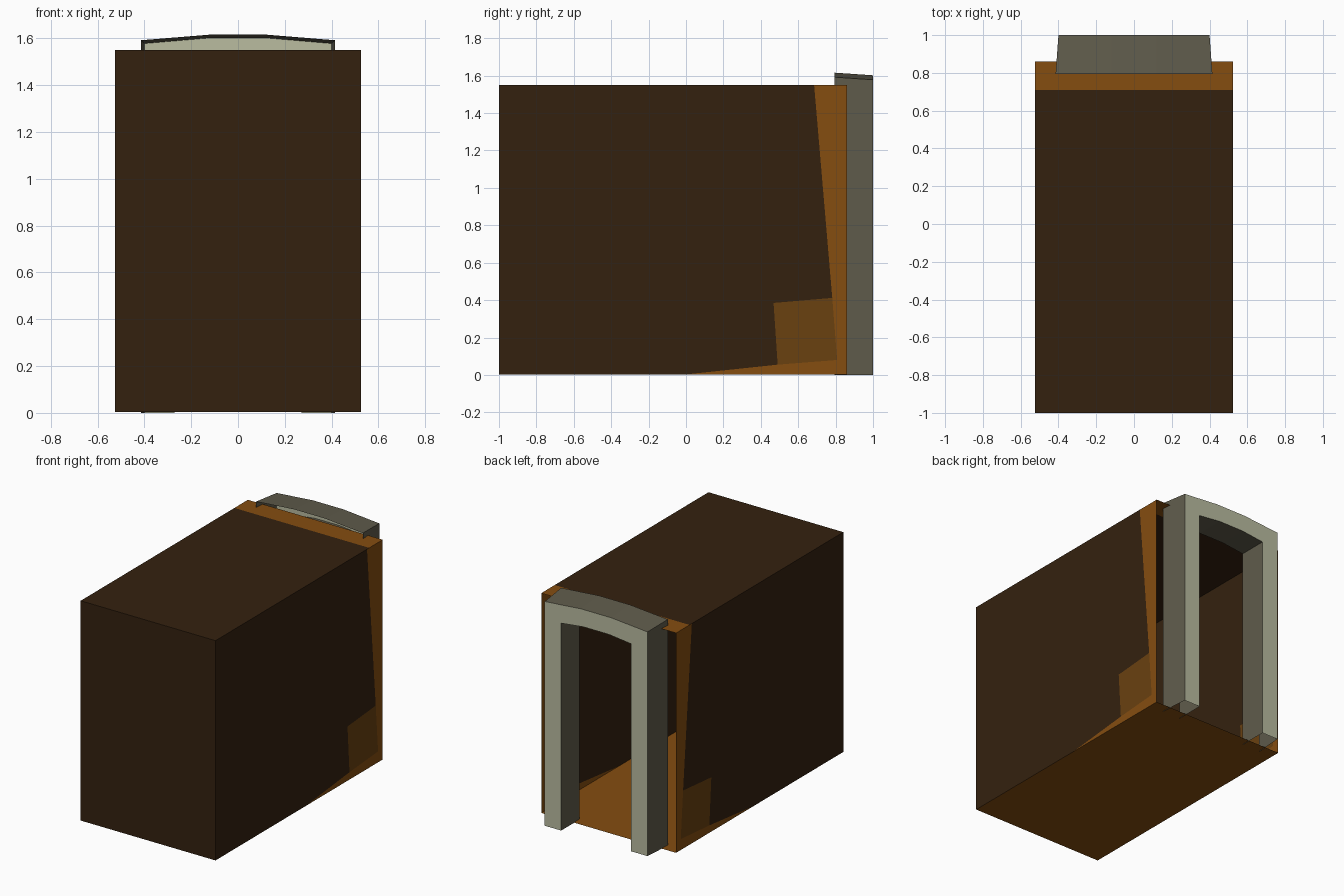
import bpy

if "Cube" in bpy.data.objects:
    bpy.data.objects.remove(bpy.data.objects["Cube"])


def lin(h):
    c = [int(h[i:i + 2], 16) / 255 for i in (0, 2, 4)]
    return [v / 12.92 if v <= 0.04045 else ((v + 0.055) / 1.055) ** 2.4 for v in c] + [1]


def material(name, h):
    m = bpy.data.materials.new(name)
    m.diffuse_color = lin(h)
    m.use_nodes = True
    m.node_tree.nodes["Principled BSDF"].inputs["Base Color"].default_value = m.diffuse_color
    return m


DARK = material("dark_brown", "34210f")
ORANGE = material("orange_brown", "854d10")
MID = material("mid_brown", "6a4110")
GREY = material("warm_grey", "605c4c")
PALE = material("pale_stone", "babca0")


def build(name, faces, mats):
    """faces: list of (points, material index); shared corners are merged."""
    verts, index, polys = [], {}, []
    for pts, _ in faces:
        poly = []
        for p in pts:
            key = tuple(round(v, 4) for v in p)
            if key not in index:
                index[key] = len(verts)
                verts.append(key)
            poly.append(index[key])
        polys.append(poly)
    me = bpy.data.meshes.new(name)
    me.from_pydata(verts, [], polys)
    for m in mats:
        me.materials.append(m)
    for p, (_, mi) in zip(me.polygons, faces):
        p.material_index = mi
    me.update()
    ob = bpy.data.objects.new(name, me)
    bpy.context.collection.objects.link(ob)
    return ob


# Hollow tunnel box, open at the back, thin walls
W, F, B, Z0, Z1, S = 0.525, -1.0, 0.86, 0.003, 1.55, 0.71
faces = [
    ([(-W, F, Z0), (W, F, Z0), (W, F, Z1), (-W, F, Z1)], 0),      # front wall
    ([(-W, F, Z1), (W, F, Z1), (W, S, Z1), (-W, S, Z1)], 0),      # roof
    ([(-W, S, Z1), (W, S, Z1), (W, B, Z1), (-W, B, Z1)], 1),      # roof rim strip
    ([(-W, B, Z0), (W, B, Z0), (W, F, Z0), (-W, F, Z0)], 1),      # floor
]
# Side wall regions in (y, z): dark field, slanted trim, corner patch
patch = [(0.49, 0.055), (0.808, 0.08), (0.782, 0.412), (0.468, 0.385)]
regions = [
    ([(F, Z0), (0, Z0), patch[0], patch[3], patch[2], (0.685, Z1), (F, Z1)], 0),
    ([(0, Z0), (B, Z0), (B, Z1), (0.685, Z1), patch[2], patch[1], patch[0]], 1),
    (patch, 2),
]
for side in (1, -1):
    for pts, mi in regions:
        loop = [(side * W, y, z) for y, z in pts]
        faces.append((loop[::side], mi))
build("tunnel_box", faces, [DARK, ORANGE, MID])


# Arched door frame: pale back face, grey tapering sides, open at the front
def arch(x, z_side, x_mid, z_mid, y):
    return [(x, y, 0), (x, y, z_side), (x_mid, y, z_mid),
            (-x_mid, y, z_mid), (-x, y, z_side), (-x, y, 0)]


outer_back = arch(0.40, 1.578, 0.12, 1.602, 1.0)
outer_front = arch(0.415, 1.592, 0.12, 1.616, 0.795)
inner_back = arch(0.272, 1.46, 0.10, 1.48, 1.0)
inner_front = arch(0.272, 1.46, 0.10, 1.48, 0.795)
faces = []
for i in range(5):
    j = i + 1
    faces.append(([outer_back[i], inner_back[i], inner_back[j], outer_back[j]], 1))
    faces.append(([outer_front[i], outer_back[i], outer_back[j], outer_front[j]], 0))
    faces.append(([inner_back[i], inner_front[i], inner_front[j], inner_back[j]], 0))
build("door_frame", faces, [GREY, PALE])
